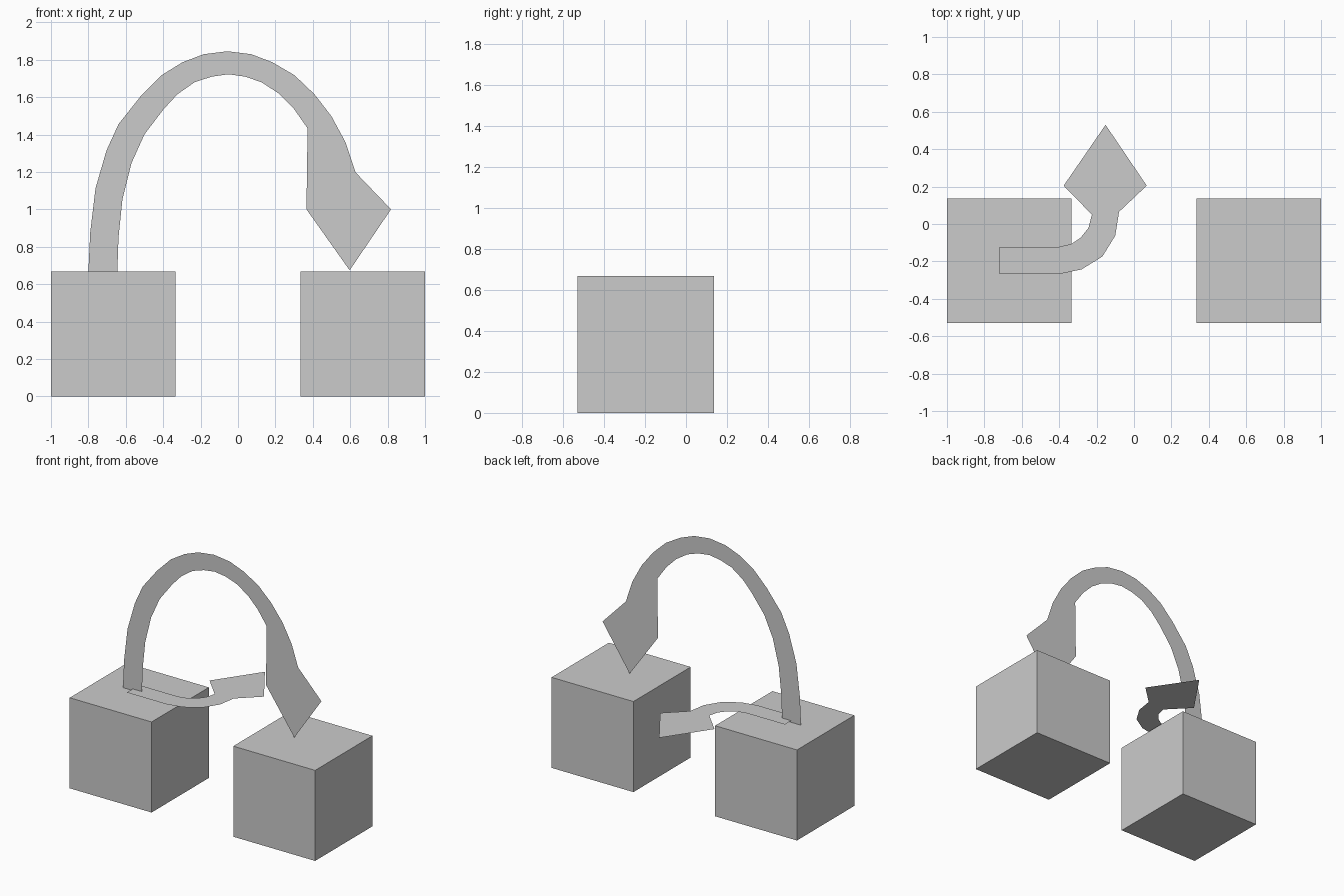
import bpy, bmesh
from mathutils import Matrix, Vector

SIDE = 0.667      # cube edge
ROW_Y = -0.197    # centre line of the cubes


def make_object(name, bm):
    mesh = bpy.data.meshes.new(name)
    bm.to_mesh(mesh)
    bm.free()
    obj = bpy.data.objects.new(name, mesh)
    bpy.context.collection.objects.link(obj)
    return obj


def cube(name, x):
    bm = bmesh.new()
    bmesh.ops.create_cube(bm, size=SIDE, matrix=Matrix.Translation((x, ROW_Y, SIDE / 2)))
    make_object(name, bm)


def flat_arrow(name, outer, head, inner, place):
    """Paper-thin arrow: outer edge, head, then inner edge back to the tail."""
    bm = bmesh.new()
    outline = outer + head + inner[::-1]
    face = bm.faces.new([bm.verts.new(Vector(place(u, v))) for u, v in outline])
    bmesh.ops.triangulate(bm, faces=[face])
    make_object(name, bm)


# Pair of cubes
cube("left_cube", -1 + SIDE / 2)
cube("right_cube", 1 - SIDE / 2)

# Upright arched arrow from the left cube to the right cube (x, z)
arch_outer = [(-0.80, 0.668), (-0.79, 0.877), (-0.762, 1.112), (-0.703, 1.315),
              (-0.639, 1.455), (-0.521, 1.604), (-0.409, 1.717), (-0.297, 1.786),
              (-0.184, 1.829), (-0.056, 1.845), (0.072, 1.829), (0.184, 1.786),
              (0.302, 1.717), (0.409, 1.615), (0.50, 1.497), (0.575, 1.358),
              (0.628, 1.198), (0.655, 1.032), (0.66, 0.963)]
arch_head = [(0.818, 1.0), (0.597, 0.674), (0.366, 1.0)]
arch_inner = [(-0.645, 0.668), (-0.639, 0.85), (-0.618, 1.053), (-0.57, 1.246),
              (-0.50, 1.401), (-0.398, 1.535), (-0.324, 1.615), (-0.233, 1.679),
              (-0.142, 1.709), (-0.051, 1.722), (0.04, 1.709), (0.126, 1.679),
              (0.217, 1.62), (0.297, 1.54), (0.372, 1.433), (0.436, 1.294),
              (0.484, 1.118), (0.511, 0.963)]
flat_arrow("arched_arrow", arch_outer, arch_head, arch_inner,
           lambda x, z: (x, ROW_Y, z))

# Level bent arrow lying just above the left cube (x, y)
bend_outer = [(-0.72, -0.267), (-0.398, -0.267), (-0.281, -0.243), (-0.169, -0.174),
              (-0.10, -0.062), (-0.08, 0.065), (-0.08, 0.234)]
bend_head = [(0.068, 0.205), (-0.152, 0.53), (-0.376, 0.205)]
bend_inner = [(-0.72, -0.123), (-0.403, -0.123), (-0.334, -0.106), (-0.285, -0.073),
              (-0.243, -0.02), (-0.225, 0.05), (-0.225, 0.234)]
flat_arrow("bent_arrow", bend_outer, bend_head, bend_inner,
           lambda x, y: (x, y, 0.68))
